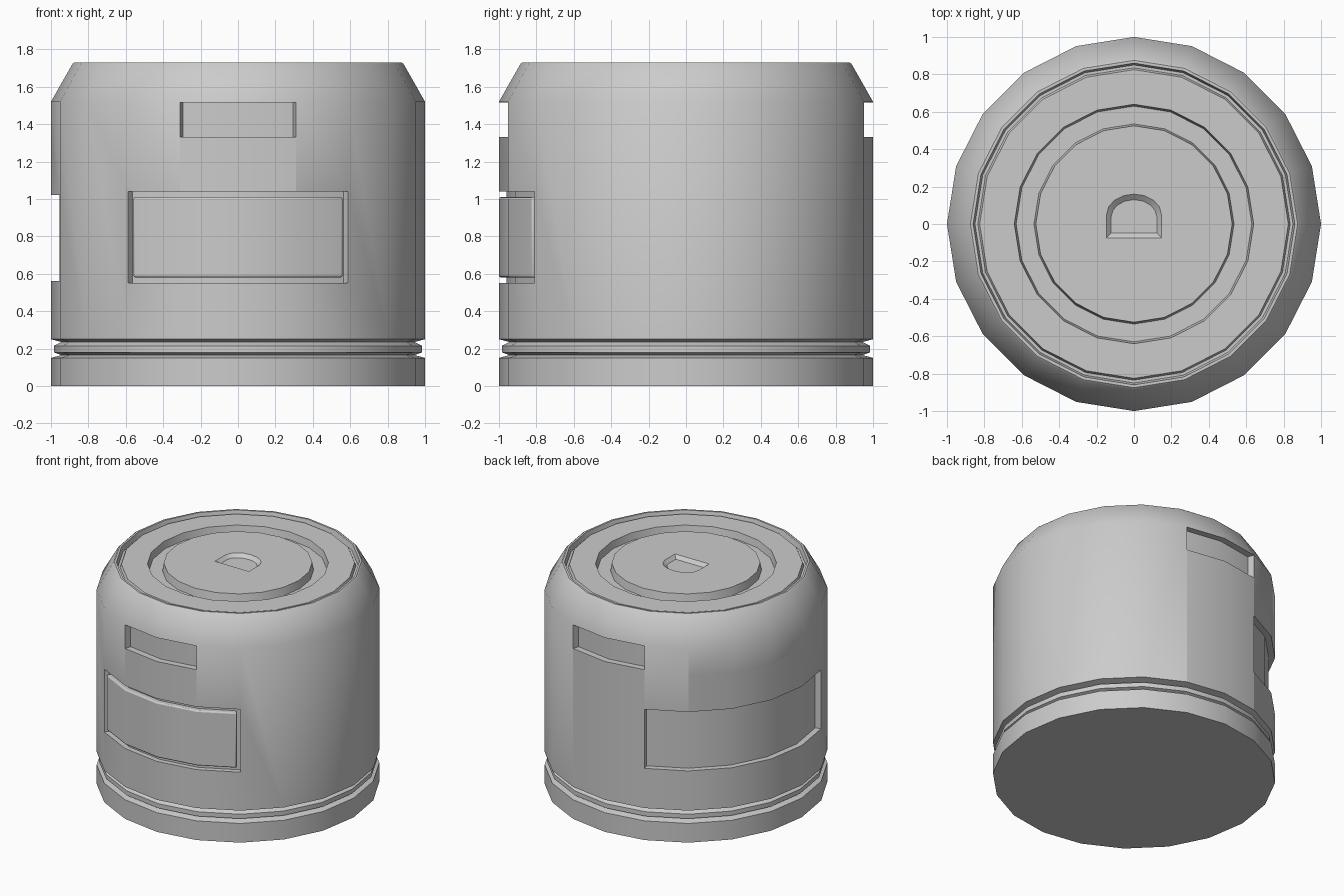
import bpy, bmesh, math

if "Cube" in bpy.data.objects:
    bpy.data.objects.remove(bpy.data.objects["Cube"])

SIDES = 20
STEP = 360 / SIDES


def ring(r, z):
    return [(r * math.cos(math.radians(i * STEP)), r * math.sin(math.radians(i * STEP)), z)
            for i in range(SIDES)]


def loft(name, loops):
    """Closed solid skinned through a stack of equal-length loops."""
    bm = bmesh.new()
    rows = [[bm.verts.new(p) for p in loop] for loop in loops]
    n = len(rows[0])
    for a, b in zip(rows, rows[1:]):
        for i in range(n):
            j = (i + 1) % n
            bm.faces.new((a[i], a[j], b[j], b[i]))
    bm.faces.new(rows[0][::-1])
    bm.faces.new(rows[-1])
    bmesh.ops.recalc_face_normals(bm, faces=bm.faces)
    me = bpy.data.meshes.new(name)
    bm.to_mesh(me)
    bm.free()
    ob = bpy.data.objects.new(name, me)
    bpy.context.collection.objects.link(ob)
    return ob


def arc_block(name, first, last, z0, z1, r_in, r_out, trim=0.0):
    """Curved block following the body facets from one corner index to another."""
    pts = [(math.cos(math.radians(i * STEP)), math.sin(math.radians(i * STEP)))
           for i in range(first, last + 1)]
    lerp = lambda p, q: tuple(u + (v - u) * trim for u, v in zip(p, q))
    pts[0], pts[-1] = lerp(pts[0], pts[1]), lerp(pts[-1], pts[-2])
    outline = [(x * r_out, y * r_out) for x, y in pts]
    outline += [(x * r_in, y * r_in) for x, y in reversed(pts)]
    return loft(name, [[(x, y, z) for x, y in outline] for z in (z0, z1)])


def activate(ob):
    bpy.ops.object.select_all(action='DESELECT')
    ob.select_set(True)
    bpy.context.view_layer.objects.active = ob


def carve(body, cutter):
    cutter.hide_render = True
    mod = body.modifiers.new("carve", 'BOOLEAN')
    mod.operation = 'DIFFERENCE'
    mod.solver = 'EXACT'
    mod.object = cutter
    activate(body)
    bpy.ops.object.modifier_apply(modifier=mod.name)
    bpy.data.objects.remove(cutter)


# Body profile: base band, double groove, wall, shoulder, stepped lid
profile = [
    (1, 0), (1, .15), (.945, .165), (.985, .18), (.985, .215), (.945, .235), (1, .25),
    (1, 1.52), (.885, 1.722), (.875, 1.73), (.86, 1.73), (.85, 1.69), (.835, 1.69),
    (.825, 1.715), (.64, 1.715), (.63, 1.66), (.535, 1.66), (.525, 1.72),
]
body = loft("canister_body", [ring(r, z) for r, z in profile])

# Front and back upper slots
for k in (14, 4):
    carve(body, arc_block("slot_cutter", k, k + 2, 1.33, 1.515, .95, 1.2))

# Stepped recess at the back left
carve(body, arc_block("recess_cutter", 6, 11, .56, 1.02, .955, 1.2))
carve(body, arc_block("recess_cutter", 7, 10, .9, 1.30, .955, 1.2))

# Front panel frame groove
carve(body, arc_block("frame_cutter", 13, 17, .55, 1.04, .96, 1.2))


# D-shaped dimple in the lid
def d_loop(w, y0, y1, z):
    yc = y1 - w * .75
    arc = [(w * math.cos(math.pi * i / 8), yc + w * .75 * math.sin(math.pi * i / 8), z)
           for i in range(9)]
    return [(w, y0, z)] + arc + [(-w, y0, z)]


carve(body, loft("dimple_cutter", [d_loop(.122, -.048, .13, 1.695),
                                   d_loop(.147, -.075, .16, 1.72),
                                   d_loop(.147, -.075, .16, 1.8)]))

# Raised front panel inside the frame
panel = arc_block("front_panel", 13, 17, .58, 1.01, .94, 1.0, trim=.09)
bev = panel.modifiers.new("bevel", 'BEVEL')
bev.width = .01
bev.segments = 2
bev.limit_method = 'ANGLE'
bev.angle_limit = math.radians(40)

for ob in (body, panel):
    activate(ob)
    bpy.ops.object.shade_smooth_by_angle(angle=math.radians(35))
